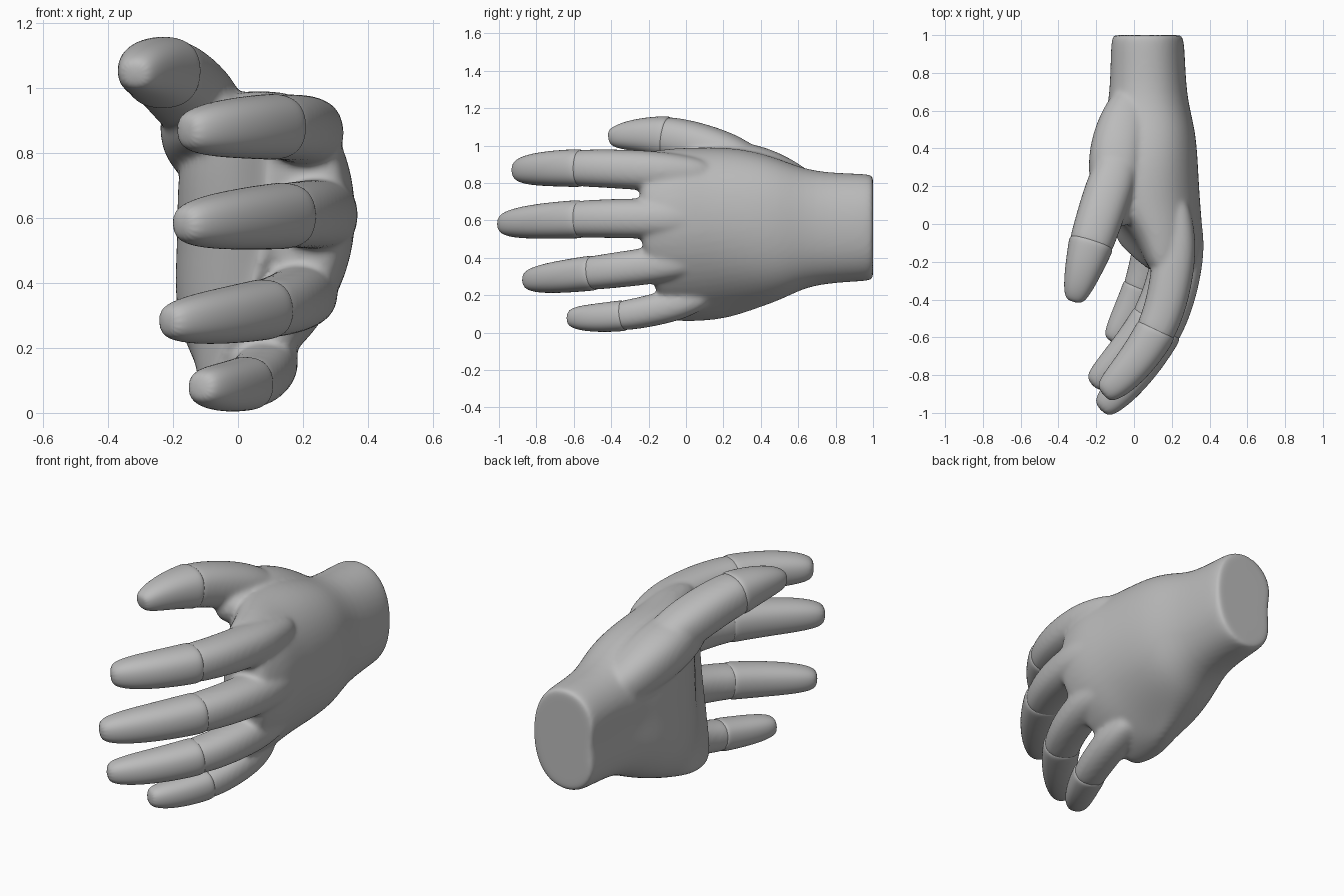
import bpy, bmesh, math
from mathutils import Vector

if "Cube" in bpy.data.objects:
    bpy.data.objects.remove(bpy.data.objects["Cube"])

skin = bpy.data.materials.new("plain_grey")
skin.diffuse_color = (0.5, 0.5, 0.5, 1)
skin.use_nodes = True
skin.node_tree.nodes["Principled BSDF"].inputs["Base Color"].default_value = skin.diffuse_color
N = 16
ANGLES = [2 * math.pi * i / N for i in range(N)]


def skin_rings(bm, rings):
    """Join a list of point rings into a closed tube."""
    vs = [[bm.verts.new(p) for p in r] for r in rings]
    for a, b in zip(vs, vs[1:]):
        for i in range(N):
            j = (i + 1) % N
            bm.faces.new((a[i], a[j], b[j], b[i]))
    bm.faces.new(vs[0][::-1])
    bm.faces.new(vs[-1])


def power(v, e):
    return math.copysign(abs(v) ** e, v)


def digit(bm, base, joint, tip, steps):
    """Tube along the curve base-joint-tip; steps are (position, half height)."""
    b, j, t = Vector(base), Vector(joint), Vector(tip)
    c = (j - .16 * b - .36 * t) / .48          # curve passes the joint at 0.6
    rings = []
    for u, r in steps:
        p = b * (1 - u) ** 2 + c * 2 * u * (1 - u) + t * u * u
        d = ((c - b) * (1 - u) + (t - c) * u).normalized()
        up = (Vector((0, 0, 1)) - d * d.z).normalized()
        out = d.cross(up)
        rings.append([p + up * r * power(math.sin(a), .85) + out * r * 1.07 * power(math.cos(a), .85)
                      for a in ANGLES])
    skin_rings(bm, rings)


def palm(bm, stations):
    """Arched palm from (y, x0, x1, z0, z1, arch) stations."""
    rings = []
    for y, x0, x1, z0, z1, arch in stations:
        ring = []
        e = .8 if arch else .9
        for a in ANGLES:
            c, s = power(math.cos(a), e), power(math.sin(a), e)
            z = (z0 + z1) / 2 + s * (z1 - z0) / 2 * 1.025
            x = (x0 + x1) / 2 + c * (x1 - x0) / 2 * 1.04
            inner = c < 0 and y > 0
            bend = arch * (.4 if inner else 1)
            x -= bend * (.9 if z < .6 else .4) * (z - .6) ** 2
            if inner:                          # hollow along the inner side
                x += (.02 if arch else .05) * math.exp(-((z - .55) / .1) ** 2)
            ring.append((x, y + arch * .45 * max(0, .4 - z), z))
        rings.append(ring)
    skin_rings(bm, rings)


def finish(name, bm, remesh=False):
    bmesh.ops.recalc_face_normals(bm, faces=bm.faces)
    for f in bm.faces:
        f.smooth = True
    me = bpy.data.meshes.new(name)
    bm.to_mesh(me)
    bm.free()
    me.materials.append(skin)
    ob = bpy.data.objects.new(name, me)
    bpy.context.collection.objects.link(ob)
    sub = ob.modifiers.new("round", 'SUBSURF')
    sub.levels = sub.render_levels = 2
    if remesh:
        m = ob.modifiers.new("merge", 'REMESH')
        m.mode = 'VOXEL'
        m.voxel_size = .012
        m.use_smooth_shade = True
        s = ob.modifiers.new("soften", 'SMOOTH')
        s.iterations = 12
        s.factor = .5


# Palm and wrist
hand = bmesh.new()
palm(hand, [
    (1, -.125, .24, .3, .83, 0), (1, -.135, .25, .285, .84, 0),
    (.96, -.148, .265, .275, .85, 0), (.67, -.15, .272, .262, .855, 0),
    (.5, -.18, .325, .185, .93, .3), (.3, -.205, .34, .13, .985, .6),
    (.1, -.15, .355, .08, .99, .9), (-.05, 0, .375, .065, .985, 1),
    (-.2, .06, .35, .06, .97, 1), (-.27, .1, .31, .08, .94, 1)])

# Fleshy pad joining the thumb to the wrist
digit(hand, (.02, .7, .7), (-.1, .27, .89), (-.06, -.02, .9),
      [(0, .1), (.2, .13), (.4, .143), (.6, .14), (.8, .115), (1, .07)])

# Digits: base, joint, tip, half height, extra taper
digits = {
    "index": ((.2, .15, .84), (.118, -.56, .88), (-.17, -.905, .865), .103, 0),
    "middle": ((.24, .15, .6), (.148, -.56, .607), (-.182, -.99, .578), .104, 0),
    "ring": ((.2, .12, .4), (.088, -.49, .32), (-.228, -.855, .278), .095, 0),
    "little": ((.1, .12, .21), (.03, -.33, .092), (-.122, -.628, .08), .084, 0),
    "thumb": ((-.05, .42, .85), (-.225, -.1, 1.045), (-.32, -.415, 1.04), .115, .3)}
for name, (b, j, t, h, taper) in digits.items():
    # lower half merges into the palm
    digit(hand, b, j, t, [(u, h * r) for u, r in
                          ((0, .75), (.12, .95), (.25, 1.07), (.45, 1.03), (.58, .98), (.66, .95))])
    # end half starts with a slight collar at the joint
    end = bmesh.new()
    profile = [(-.03, .8), (0, 1), (.1, 1), (.4, .95), (.7, .85), (.9, .68), (.99, .42)]
    digit(end, b, j, t, [(.6 + .4 * s, h * r * (1 - taper * max(0, s))) for s, r in profile])
    finish(name + "_end", end)
finish("hand_body", hand, True)
